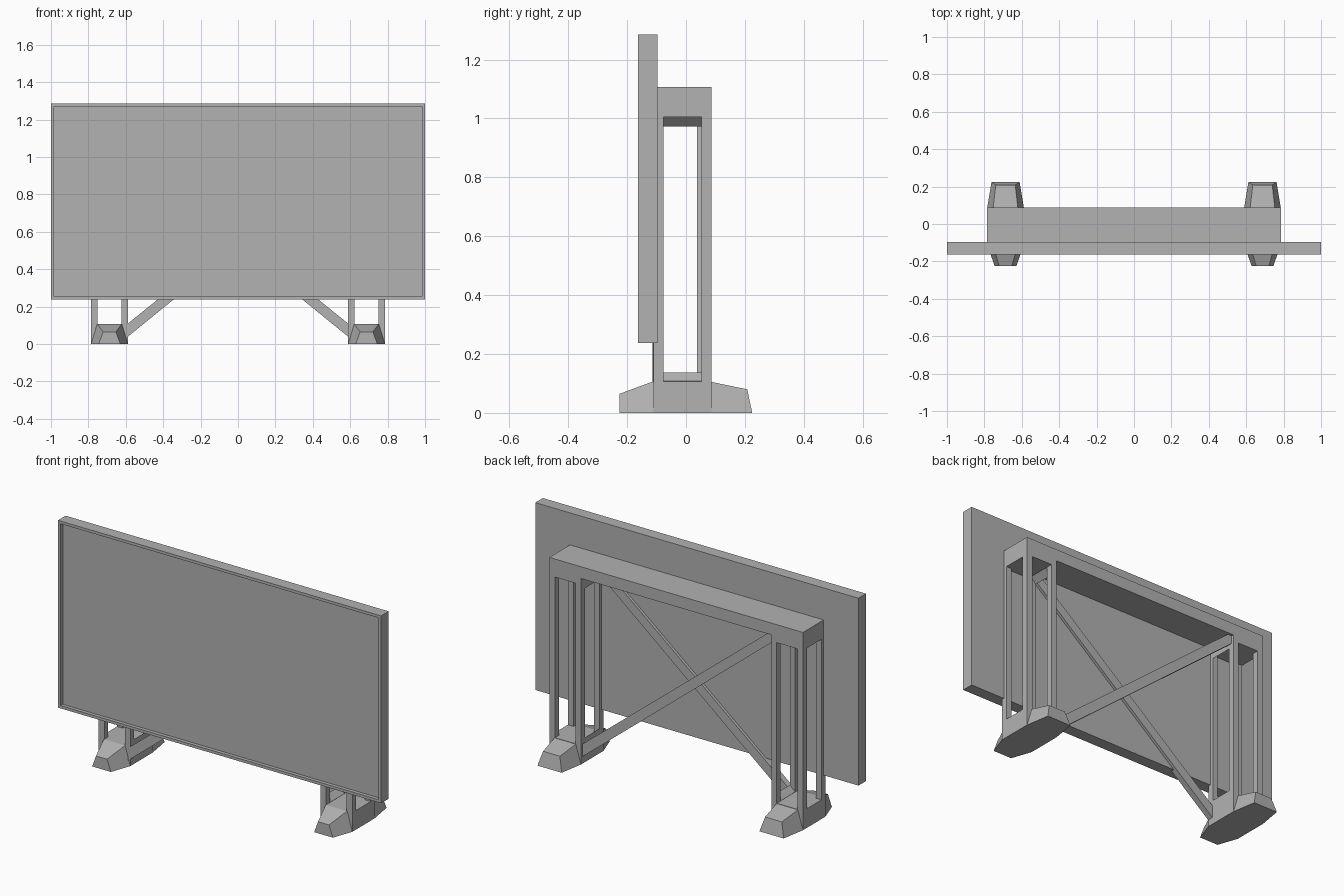
import bpy, bmesh

if "Cube" in bpy.data.objects:
    bpy.data.objects.remove(bpy.data.objects["Cube"])

grey = bpy.data.materials.new("grey")
grey.diffuse_color = (0.447, 0.447, 0.447, 1)
grey.use_nodes = True
grey.node_tree.nodes["Principled BSDF"].inputs["Base Color"].default_value = grey.diffuse_color


def finish(name, bm):
    bmesh.ops.recalc_face_normals(bm, faces=bm.faces)
    me = bpy.data.meshes.new(name)
    bm.to_mesh(me)
    bm.free()
    me.materials.append(grey)
    ob = bpy.data.objects.new(name, me)
    bpy.context.collection.objects.link(ob)
    return ob


def box(name, x, y, z):
    return loft(name, [[(x[0], v, z[0]), (x[1], v, z[0]),
                        (x[1], v, z[1]), (x[0], v, z[1])] for v in y])


def loft(name, rings):
    # Skin a series of matching cross-sections and cap both ends
    bm = bmesh.new()
    vs = [[bm.verts.new(p) for p in r] for r in rings]
    n = len(rings[0])
    for a, b in zip(vs, vs[1:]):
        for i in range(n):
            j = (i + 1) % n
            bm.faces.new((a[i], a[j], b[j], b[i]))
    bm.faces.new(vs[0])
    bm.faces.new(vs[-1])
    return finish(name, bm)


def prism(name, profile, y):
    # Extrude an xz outline along y
    return loft(name, [[(px, v, pz) for px, pz in profile] for v in y])


def trapezoid(cx, base, top, y_base, y_top, h):
    return [(cx - base, y_base, 0), (cx + base, y_base, 0),
            (cx + top, y_top, h), (cx - top, y_top, h)]


# Screen panel with a flat bezel and a stepped-in front face
panel = box("screen_panel", (-1, 1), (-0.163, -0.096), (0.237, 1.285))
bm = bmesh.new()
bm.from_mesh(panel.data)
bm.normal_update()
front = [f for f in bm.faces if f.normal.y < -0.9]
bmesh.ops.inset_region(bm, faces=front, thickness=0.022)
extruded = bmesh.ops.extrude_discrete_faces(bm, faces=front)
for v in extruded["faces"][0].verts:
    v.co.y += 0.02
bm.to_mesh(panel.data)
bm.free()

# Top beam behind the panel, deeper over the legs
box("top_beam", (-0.785, 0.785), (-0.1, 0.087), (1.04, 1.106))

FRONT, BACK = (-0.111, -0.077), (0.052, 0.087)
for s, side in ((-1, "left"), (1, "right")):
    cx = s * 0.687
    inner, outer = (s * 0.589, s * 0.622), (s * 0.75, s * 0.785)
    box(f"{side}_beam_end", (inner[0], outer[1]), (-0.1, BACK[1]), (1.005, 1.04))

    # Four upright posts per leg
    for xr, xn in ((inner, "inner"), (outer, "outer")):
        for yr, yn in ((FRONT, "front"), (BACK, "back")):
            box(f"{side}_{xn}_{yn}_post", xr, yr, (0.1, 1.01))

    # Sloped sill and header between the inner posts
    gap = (FRONT[1], BACK[0])
    prism(f"{side}_sill", [(inner[0], 0.1), (inner[1], 0.1),
                           (inner[1], 0.108), (inner[0], 0.138)], gap)
    prism(f"{side}_header", [(inner[0], 1.01), (inner[1], 1.01),
                             (inner[1], 1.005), (inner[0], 0.973)], gap)

    # Foot block with tapered toe and heel
    box(f"{side}_foot_block", (inner[0], outer[1]), (FRONT[0], BACK[1]), (0, 0.107))
    loft(f"{side}_toe", [trapezoid(cx, 0.098, 0.066, FRONT[0], FRONT[0], 0.107),
                         trapezoid(cx, 0.058, 0.034, -0.225, -0.225, 0.065)])
    loft(f"{side}_heel", [trapezoid(cx, 0.098, 0.066, BACK[1], BACK[1], 0.105),
                          trapezoid(cx, 0.075, 0.052, 0.225, 0.208, 0.08)])

# Crossed diagonal braces, one at the front posts and one at the back
for s, yr, name in ((1, (-0.114, -0.08), "front_brace"), (-1, (0.038, 0.073), "back_brace")):
    prism(name, [(-s * 0.6, 0.03), (s * 0.6, 1.005),
                 (s * 0.6, 1.07), (-s * 0.6, 0.1)], yr)
